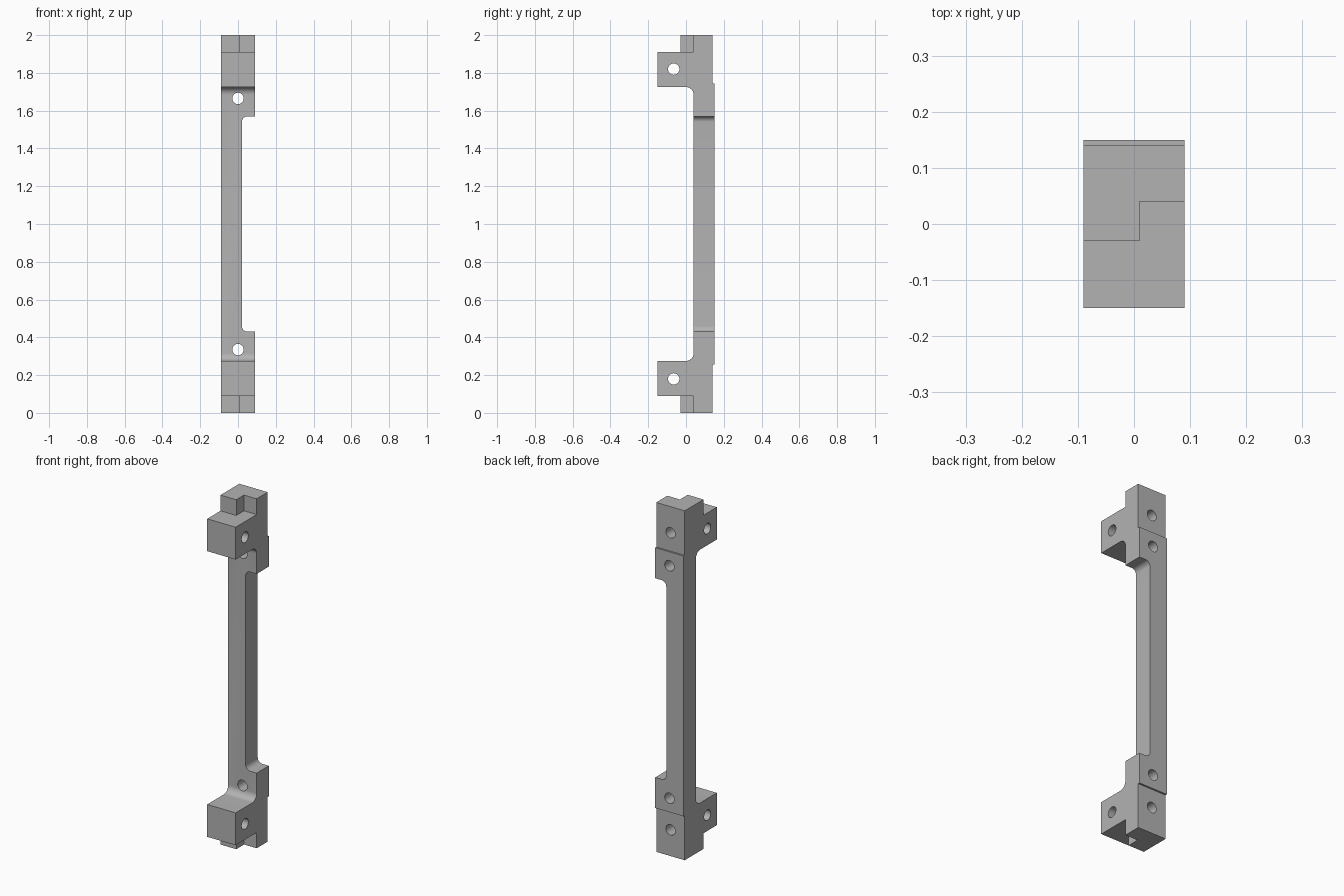
import bpy, bmesh, math
from mathutils import Vector

cube = bpy.data.objects.get("Cube")
if cube:
    bpy.data.objects.remove(cube, do_unlink=True)

grey = bpy.data.materials.new("plain_grey")
grey.use_nodes = True
grey.diffuse_color = (0.45, 0.45, 0.45, 1)
grey.node_tree.nodes["Principled BSDF"].inputs["Base Color"].default_value = (0.45, 0.45, 0.45, 1)


def arc(cu, cv, r, start, end, steps=10):
    """Points on an arc, angles in degrees."""
    return [(cu + r * math.cos(math.radians(start + (end - start) * i / steps)),
             cv + r * math.sin(math.radians(start + (end - start) * i / steps)))
            for i in range(steps + 1)]


def prism(name, outline, axis, low, high):
    """Extrude an outline along x (outline in y, z) or y (outline in x, z)."""
    place = (lambda u, v, d: (d, u, v)) if axis == "x" else (lambda u, v, d: (u, d, v))
    shift = Vector(place(0, 0, high - low))
    bm = bmesh.new()
    face = bm.faces.new([bm.verts.new(place(u, v, low)) for u, v in outline])
    extruded = bmesh.ops.extrude_face_region(bm, geom=[face])["geom"]
    bmesh.ops.translate(bm, vec=shift, verts=[g for g in extruded if isinstance(g, bmesh.types.BMVert)])
    bmesh.ops.recalc_face_normals(bm, faces=bm.faces)
    mesh = bpy.data.meshes.new(name)
    bm.to_mesh(mesh)
    bm.free()
    obj = bpy.data.objects.new(name, mesh)
    bpy.context.collection.objects.link(obj)
    return obj


def rect(u0, u1, v0, v1):
    return [(u0, v0), (u1, v0), (u1, v1), (u0, v1)]


def mirrored(points):
    """Add the upper half of a lower-half outline."""
    return points + [(u, 2 - v) for u, v in reversed(points)]


def hole(u, v):
    return arc(u, v, 0.03, 0, 360, 32)[:-1]


# Bracket body: side profile with end lugs, fillets and a stepped back
front = [(-0.03, 0), (-0.03, 0.09), (-0.15, 0.09), (-0.15, 0.275)] + arc(0, 0.315, 0.04, -90, 0)
back = [(0.15, 0.255), (0.14, 0.255), (0.14, 0)]
outline = mirrored(front)
outline += [(y, 2 - z) for y, z in reversed(back)] + back
body = prism("mounting_bracket", outline, "x", -0.09, 0.09)
body.data.materials.append(grey)

# Narrow middle bar: long side recess with rounded inner corners
recess = mirrored([(0.2, 0.43)] + list(reversed(arc(0.05, 0.46, 0.03, 180, 270))))
cutters = [prism("bar_recess_cutter", recess, "y", -0.3, 0.3)]

for flip in (False, True):
    def h(z):
        return 2 - z if flip else z
    # Corner notch at each end
    cutters.append(prism("notch_cutter", rect(-0.1, 0.04, *sorted((h(-0.1), h(0.09)))), "x", 0.01, 0.2))
    # Cross hole in the lug, through hole in the bar, blind hole in the back
    cutters.append(prism("lug_hole_cutter", hole(-0.065, h(0.18)), "x", -0.2, 0.2))
    cutters.append(prism("bar_hole_cutter", hole(0, h(0.335)), "y", 0, 0.3))
    cutters.append(prism("back_hole_cutter", hole(0, h(0.15)), "y", 0.02, 0.3))

bpy.context.view_layer.objects.active = body
for cutter in cutters:
    cutter.hide_render = True
    cut = body.modifiers.new("cut", "BOOLEAN")
    cut.operation = "DIFFERENCE"
    cut.solver = "EXACT"
    cut.object = cutter
    bpy.ops.object.modifier_apply(modifier=cut.name)
    bpy.data.objects.remove(cutter, do_unlink=True)

# Smooth fillets and holes, crisp edges
bpy.ops.object.select_all(action="DESELECT")
body.select_set(True)
bpy.ops.object.shade_smooth_by_angle(angle=math.radians(30))
